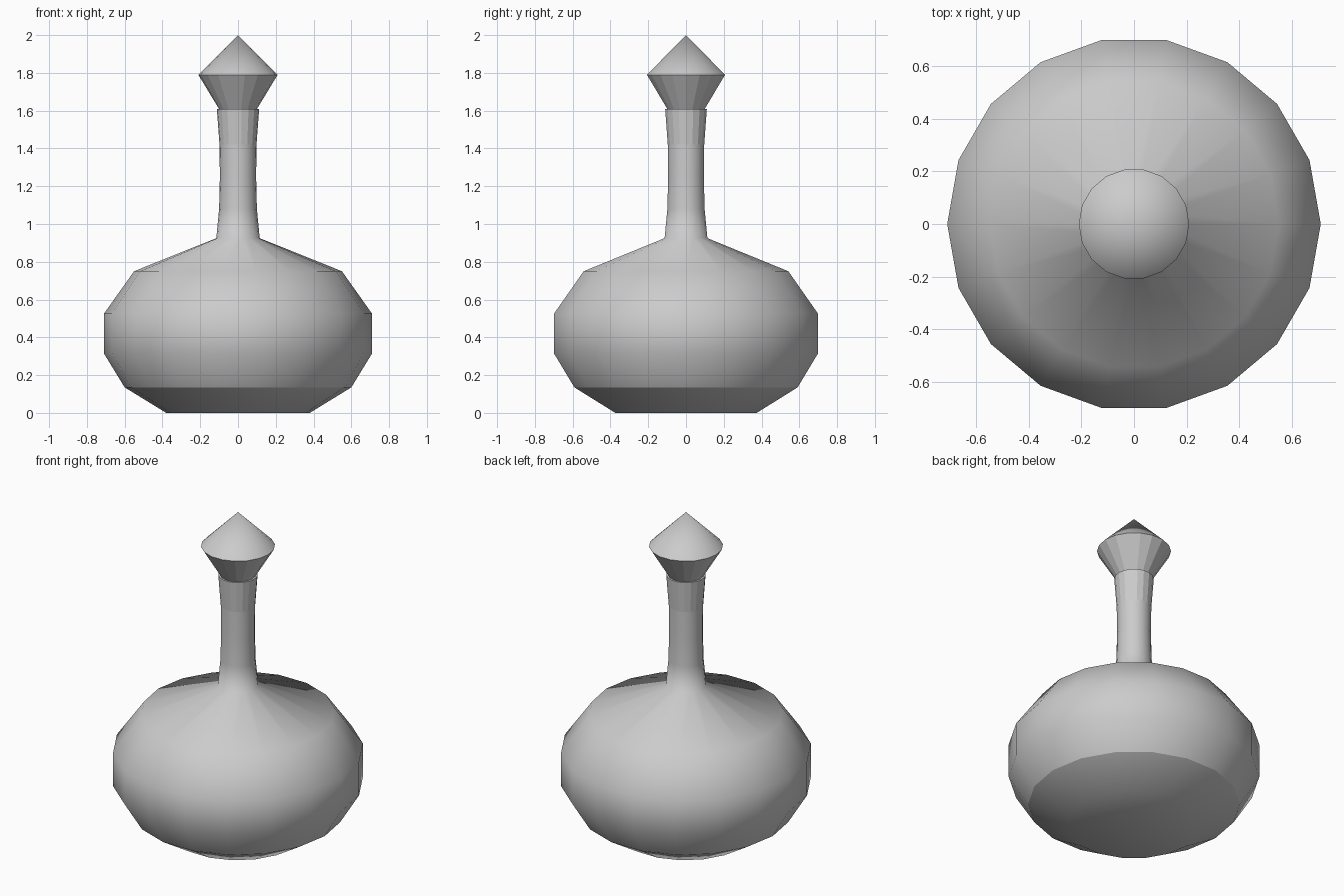
import bpy, bmesh
from math import sin, cos, pi

if "Cube" in bpy.data.objects:
    bpy.data.objects.remove(bpy.data.objects["Cube"])

SIDES = 18


def lathe(name, profile, flat_bands=(), sharp_rings=()):
    """Revolve (radius, z) points about z; radius 0 makes a single tip."""
    bm = bmesh.new()
    rings = []
    for r, z in profile:
        if r == 0:
            rings.append([bm.verts.new((0, 0, z))])
        else:
            rings.append([bm.verts.new((r * cos(2 * pi * i / SIDES),
                                        r * sin(2 * pi * i / SIDES), z))
                          for i in range(SIDES)])
    for band, (low, high) in enumerate(zip(rings, rings[1:])):
        for i in range(SIDES):
            j = (i + 1) % SIDES
            if len(high) == 1:
                corners = (low[i], low[j], high[0])
            elif len(low) == 1:
                corners = (low[0], high[j], high[i])
            else:
                corners = (low[i], low[j], high[j], high[i])
            bm.faces.new(corners).smooth = band not in flat_bands
    # Hard creases around chosen rings
    for k in sharp_rings:
        for i in range(SIDES):
            bm.edges.get((rings[k][i], rings[k][(i + 1) % SIDES])).smooth = False
    bm.normal_update()
    mesh = bpy.data.meshes.new(name)
    bm.to_mesh(mesh)
    bm.free()
    obj = bpy.data.objects.new(name, mesh)
    bpy.context.collection.objects.link(obj)
    return obj


# Flask: round body, sloping shoulder, slim neck, flared lip and rim
lathe("flask",
      [(0, 0), (0.38, 0), (0.60, 0.135), (0.71, 0.315), (0.71, 0.525),
       (0.55, 0.75), (0.115, 0.925), (0.10, 1.08), (0.096, 1.25),
       (0.098, 1.42), (0.112, 1.61), (0.085, 1.61)],
      flat_bands=(9, 10), sharp_rings=(2, 9, 10))

# Stopper: faceted flare under a smooth pointed cap
lathe("stopper",
      [(0, 1.605), (0.098, 1.605), (0.21, 1.79), (0, 2.0)],
      flat_bands=(0, 1), sharp_rings=(1, 2))
